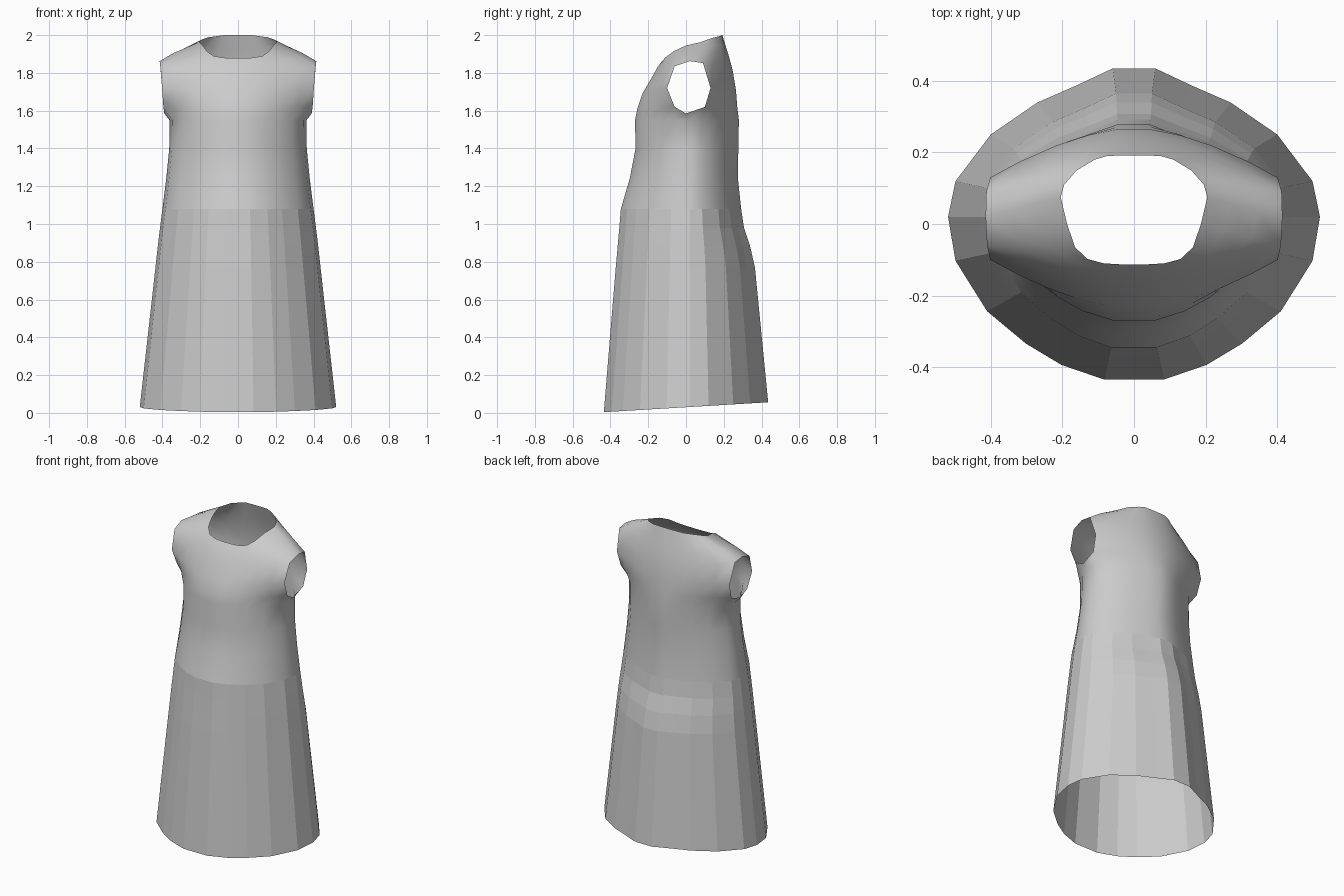
import bpy, bmesh

if "Cube" in bpy.data.objects:
    bpy.data.objects.remove(bpy.data.objects["Cube"])

# Half cross-section of the dress, front centre to back centre (unit x, unit y)
SECTION = [(.16, -1), (.39, -.91), (.58, -.78), (.79, -.58), (.96, -.27), (1, 0),
           (.96, .24), (.77, .555), (.52, .77), (.31, .885), (.115, 1)]
MID_Y = .02


def body_row(z, w, front, back, tilt=0):
    row = []
    for tx, ty in SECTION:
        y = MID_Y + ty * ((MID_Y - front) if ty < 0 else (back - MID_Y))
        row.append((w * tx, y, z + tilt * y))
    return row


def panel(yc, zc, edge, ts):
    """Points across a front or back panel, from the centre to the armhole edge."""
    out = []
    for t in ts:
        k, m = t ** 1.7, t ** 2
        out.append((edge[0] * t, yc + (edge[1] - yc) * k, zc + (edge[2] - zc) * m))
    return out


def arm_row(front, back, f_edge, side, b_edge):
    return (panel(*front, f_edge, (.17, .41, .61, .82)) + [f_edge, side, b_edge]
            + panel(*back, b_edge, (.80, .54, .32, .12)))


def blend(a, b, t, lift):
    return [tuple(p + (q - p) * t + (lift if i == 2 else 0)
                  for i, (p, q) in enumerate(zip(u, v))) for u, v in zip(a, b)]


def loft(name, rows, smooth, holes=()):
    """Bridge mirrored half rows into a shell, leaving the armholes open."""
    bm = bmesh.new()
    rings = []
    for r in rows:
        full = r + [(-x, y, z) for x, y, z in reversed(r)]
        rings.append([bm.verts.new(p) for p in full])
    n = len(rings[0])
    for k in range(len(rings) - 1):
        for i in range(n):
            if k in holes and i in (4, 5, 15, 16):
                continue
            j = (i + 1) % n
            f = bm.faces.new((rings[k][i], rings[k][j], rings[k + 1][j], rings[k + 1][i]))
            f.smooth = smooth
    bmesh.ops.delete(bm, geom=[v for v in bm.verts if not v.link_faces], context='VERTS')
    me = bpy.data.meshes.new(name)
    bm.to_mesh(me)
    bm.free()
    ob = bpy.data.objects.new(name, me)
    bpy.context.collection.objects.link(ob)
    return ob


# Skirt: flat facets, fuller at the back
waist = body_row(1.08, .40, -.345, .292)
skirt = [body_row(.03, .52, -.435, .435, .06),
         body_row(.77, .437, -.372, .365),
         body_row(.88, .425, -.362, .34),
         body_row(.98, .413, -.353, .307),
         waist]
loft("skirt", skirt, False)

# Bodice: smooth, with armholes between the underarm and shoulder rows
underarm = arm_row((-.268, 1.61), (.276, 1.62),
                   (.395, -.06, 1.62), (.39, .0, 1.585), (.395, .10, 1.62))
armhole = arm_row((-.237, 1.69), (.268, 1.71),
                  (.402, -.10, 1.72), (.4, .02, 1.72), (.402, .13, 1.72))
shoulder = arm_row((-.175, 1.795), (.252, 1.81),
                   (.411, -.06, 1.835), (.415, .02, 1.862), (.413, .09, 1.852))
neck = [(.035, -.113, 1.878), (.085, -.11, 1.881), (.13, -.098, 1.89), (.165, -.065, 1.915),
        (.187, 0, 1.945), (.205, .075, 1.962), (.195, .11, 1.975), (.16, .15, 1.988),
        (.11, .18, 1.995), (.075, .19, 2), (.03, .192, 2)]
bodice = [waist,
          body_row(1.24, .38, -.298, .275),
          body_row(1.4, .364, -.267, .277),
          body_row(1.55, .363, -.27, .28),
          underarm, armhole, shoulder,
          blend(shoulder, neck, .35, .008),
          blend(shoulder, neck, .7, .004),
          neck]
loft("bodice", bodice, True, holes=(4, 5))
